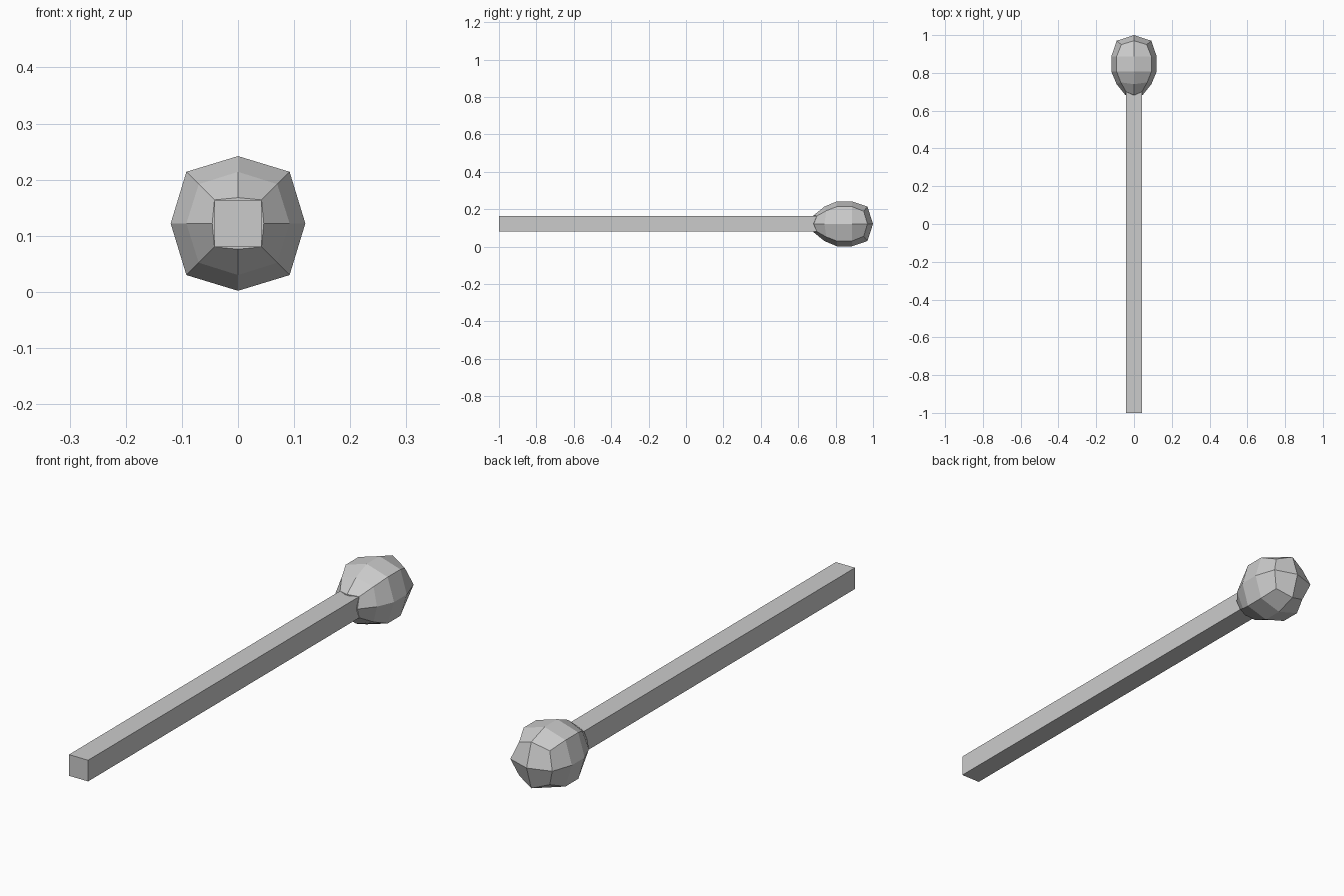
import bpy
import bmesh

if "Cube" in bpy.data.objects:
    bpy.data.objects.remove(bpy.data.objects["Cube"], do_unlink=True)

AXIS_Z = 0.122
STICK = 0.042

grey = bpy.data.materials.new("plain grey")
grey.use_nodes = True
colour = (0.6, 0.6, 0.6, 1)
grey.diffuse_color = colour
grey.node_tree.nodes["Principled BSDF"].inputs["Base Color"].default_value = colour


def finish(name, bm):
    """Turn a bmesh into a flat-shaded grey object."""
    bmesh.ops.recalc_face_normals(bm, faces=bm.faces)
    mesh = bpy.data.meshes.new(name)
    bm.to_mesh(mesh)
    bm.free()
    mesh.materials.append(grey)
    obj = bpy.data.objects.new(name, mesh)
    obj.location.z = AXIS_Z
    bpy.context.collection.objects.link(obj)


# Square stick, ending inside the head
bm = bmesh.new()
bmesh.ops.create_cube(bm, size=1)
for v in bm.verts:
    v.co = (v.co.x * 2 * STICK, -0.14 + v.co.y * 1.72, v.co.z * 2 * STICK)
finish("stick", bm)

# Head rings: side radius, side y, corner offset, corner y
rings = [
    (0.046, 0.683, STICK, 0.70),
    (0.092, 0.74, 0.07, 0.75),
    (0.12, 0.807, 0.092, 0.807),
    (0.12, 0.887, 0.092, 0.887),
    (0.092, 0.97, 0.067, 0.95),
]
# Steps around the axis: sides alternate with corners
around = [(1, 0), (1, 1), (0, 1), (-1, 1), (-1, 0), (-1, -1), (0, -1), (1, -1)]

bm = bmesh.new()
loops = []
for side, side_y, corner, corner_y in rings:
    loop = []
    for x, z in around:
        r, y = (corner, corner_y) if x and z else (side, side_y)
        loop.append(bm.verts.new((x * r, y, z * r)))
    loops.append(loop)
for a, b in zip(loops, loops[1:]):
    for i in range(8):
        j = (i + 1) % 8
        bm.faces.new((a[i], a[j], b[j], b[i]))

# Each end closes with four quads meeting at a centre point
for loop, y in ((loops[0], 0.70), (loops[-1], 1.0)):
    centre = bm.verts.new((0, y, 0))
    for i in range(0, 8, 2):
        bm.faces.new((loop[i], loop[i + 1], loop[(i + 2) % 8], centre))
finish("match_head", bm)
